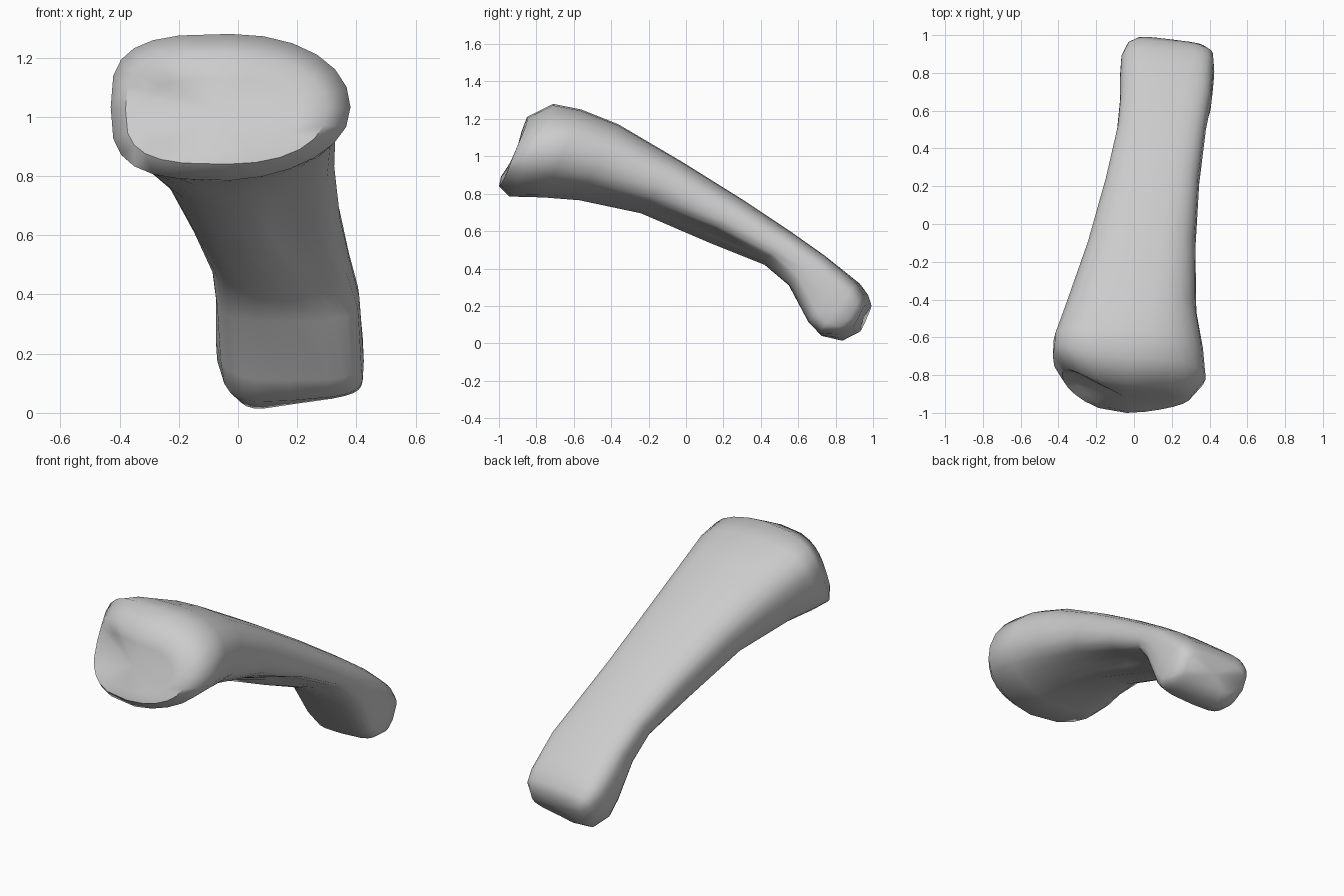
import bpy, bmesh, math
from mathutils import Vector

if "Cube" in bpy.data.objects:
    bpy.data.objects.remove(bpy.data.objects["Cube"])

# Cross-sections along the bone:
# top y, top z, bottom y, bottom z, left x, right x,
# left squareness, right squareness, right-underside lift, right-underside taper
SECTIONS = [
    (-0.88, 1.13, -0.99, 0.89, -0.31, 0.21, 3.2, 2.2, 0.00, 0.00),
    (-0.85, 1.21, -1.00, 0.84, -0.38, 0.30, 3.2, 2.2, 0.00, 0.00),
    (-0.71, 1.28, -0.945, 0.785, -0.43, 0.38, 3.2, 2.1, 0.02, 0.02),
    (-0.56, 1.25, -0.76, 0.78, -0.425, 0.365, 2.9, 2.3, 0.03, 0.05),
    (-0.36, 1.17, -0.57, 0.765, -0.37, 0.33, 2.7, 2.6, 0.04, 0.08),
    (-0.02, 0.97, -0.24, 0.695, -0.25, 0.325, 2.7, 2.9, 0.04, 0.12),
    (0.30, 0.77, 0.12, 0.54, -0.155, 0.345, 2.8, 3.0, 0.10, 0.17),
    (0.57, 0.59, 0.42, 0.42, -0.09, 0.38, 2.9, 3.0, 0.05, 0.07),
    (0.74, 0.47, 0.55, 0.31, -0.075, 0.41, 3.2, 3.4, 0.00, 0.00),
    (0.87, 0.375, 0.67, 0.11, -0.075, 0.42, 3.6, 4.2, 0.00, 0.00),
    (0.94, 0.32, 0.74, 0.03, -0.07, 0.425, 4.2, 4.6, 0.03, 0.00),
    (0.985, 0.26, 0.84, 0.00, -0.04, 0.42, 4.6, 4.6, 0.06, 0.00),
    (1.00, 0.21, 0.93, 0.05, 0.01, 0.38, 4.0, 4.0, 0.03, 0.00),
]
SIDES = 24


def power(value, n):
    return math.copysign(abs(value) ** (2 / n), value)


def clamp(value):
    return max(0.0, min(1.0, value))


def ring_points(ty, tz, by, bz, xl, xr, nl, nr, lift, taper):
    front = clamp((-0.65 - by) / 0.3)   # domed front end
    rear = clamp((by - 0.55) / 0.25)    # skewed rear end
    points = []
    for i in range(SIDES):
        a = 2 * math.pi * i / SIDES
        n = nr if math.cos(a) > 1e-6 else nl
        u, v = power(math.cos(a), n), power(math.sin(a), n)
        t = (v + 1) / 2
        low = max(0, -v)
        low_right = low * low * max(0, u)
        slant = (u + 1) / 2
        x = (xl + xr) / 2 + (xr - xl) / 2 * u - taper * low_right
        x += 0.05 * rear * low * max(0, -u)
        y = by + (ty - by) * t
        y += 0.10 * front * u * u * abs(xl + xr * u) / 0.7 if u > 0 else 0.13 * front * u * u
        y -= 0.045 * rear * slant
        z = bz + (tz - bz) * t + lift * (low_right + (low * slant - low_right) * rear)
        points.append(Vector((x, y, z)))
    return points


# Loft the rings into one closed bone
bm = bmesh.new()
rings = [[bm.verts.new(p) for p in ring_points(*s)] for s in SECTIONS]
for a, b in zip(rings, rings[1:]):
    for i in range(SIDES):
        j = (i + 1) % SIDES
        bm.faces.new((a[i], a[j], b[j], b[i]))

# Close both ends with fans, pulled out a little at the domed front
for ring, push in ((rings[0], -0.02), (rings[-1], 0.0)):
    middle = sum((v.co for v in ring), Vector()) / SIDES
    centre = bm.verts.new(middle + Vector((0, push, 0)))
    for i in range(SIDES):
        bm.faces.new((ring[i], ring[(i + 1) % SIDES], centre))
bmesh.ops.recalc_face_normals(bm, faces=bm.faces)

mesh = bpy.data.meshes.new("bone")
bm.to_mesh(mesh)
bm.free()
bone = bpy.data.objects.new("bone", mesh)
bpy.context.collection.objects.link(bone)

# Smooth shading with the strongest creases kept
bpy.context.view_layer.objects.active = bone
bone.select_set(True)
bpy.ops.object.shade_smooth_by_angle(angle=math.radians(50))
